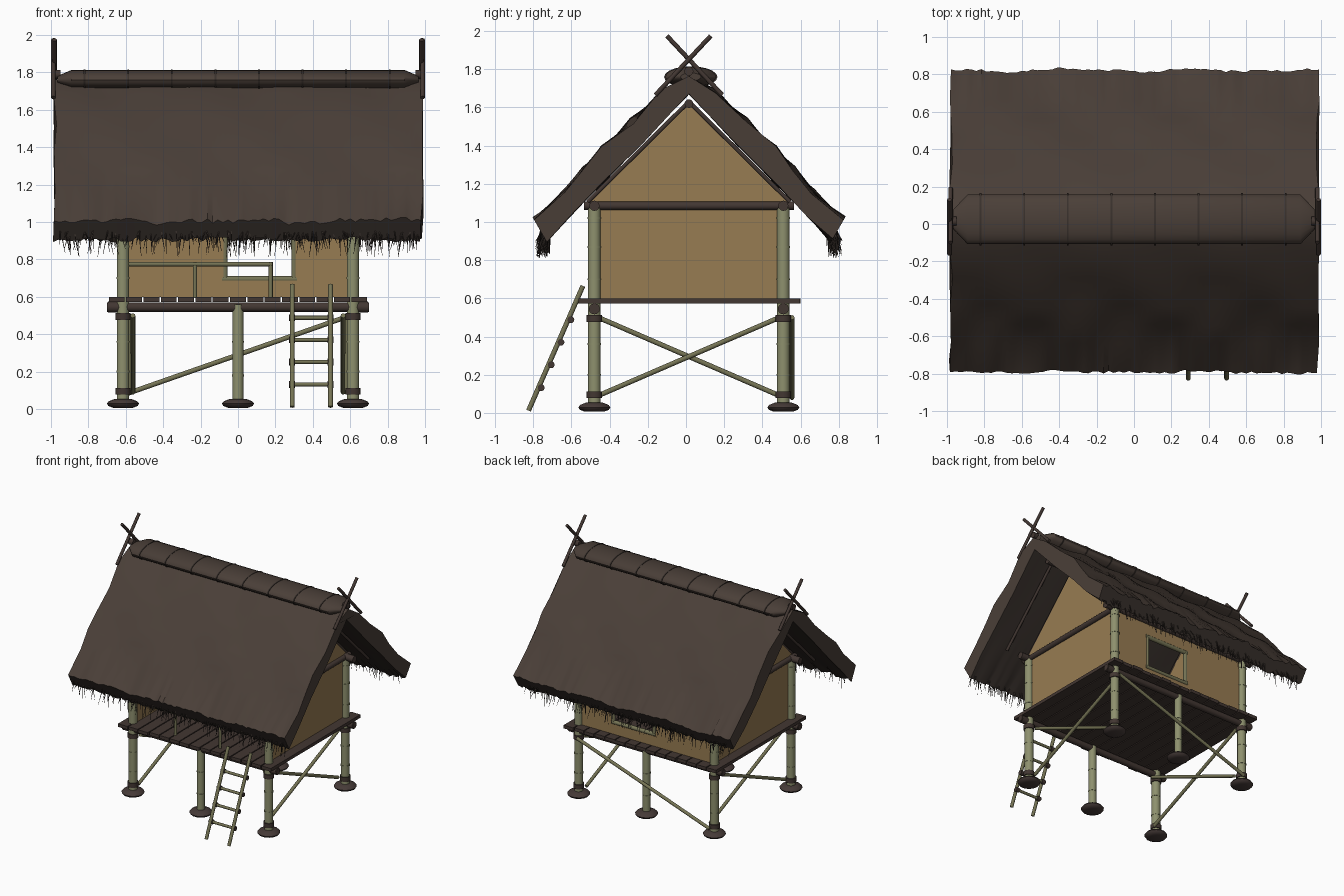
import bpy, bmesh, math, random
from mathutils import Vector

random.seed(4)
if "Cube" in bpy.data.objects:
    bpy.data.objects.remove(bpy.data.objects["Cube"])

CY = 0.015                      # centre line of the house in y
PX, PY = 0.615, 0.495           # corner post offsets


def material(name, rgb):
    m = bpy.data.materials.new(name)
    m.use_nodes = True
    m.diffuse_color = (*rgb, 1)
    m.node_tree.nodes["Principled BSDF"].inputs["Base Color"].default_value = (*rgb, 1)
    return m


thatch = material("thatch brown", (0.068, 0.049, 0.039))
straw = material("dark straw", (0.04, 0.03, 0.025))
wood = material("dark wood", (0.055, 0.038, 0.032))
bamboo = material("pale bamboo", (0.27, 0.28, 0.155))
olive = material("olive bamboo", (0.18, 0.175, 0.09))
woven = material("woven tan", (0.31, 0.2, 0.085))
stone = material("dark stone", (0.06, 0.042, 0.038))


def tube(bm, a, b, r, r2=None, n=12):
    """Round pole from a to b."""
    a, b = Vector(a), Vector(b)
    d = b - a
    new = bmesh.ops.create_cone(bm, cap_ends=True, segments=n, radius1=r,
                                radius2=r if r2 is None else r2, depth=d.length)["verts"]
    bmesh.ops.rotate(bm, verts=new, matrix=Vector((0, 0, 1)).rotation_difference(d).to_matrix())
    bmesh.ops.translate(bm, verts=new, vec=(a + b) / 2)


def box(bm, x0, x1, y0, y1, z0, z1):
    new = bmesh.ops.create_cube(bm, size=1)["verts"]
    bmesh.ops.scale(bm, verts=new, vec=(x1 - x0, y1 - y0, z1 - z0))
    bmesh.ops.translate(bm, verts=new, vec=((x0 + x1) / 2, (y0 + y1) / 2, (z0 + z1) / 2))


def skin(bm, rings):
    """Bridge closed rings of points and cap both ends."""
    rows = [[bm.verts.new(p) for p in ring] for ring in rings]
    n = len(rows[0])
    for r, s in zip(rows, rows[1:]):
        for i in range(n):
            bm.faces.new((r[i], r[(i + 1) % n], s[(i + 1) % n], s[i]))
    bm.faces.new(rows[0])
    bm.faces.new(rows[-1])


def finish(name, bm, mat, smooth=True):
    bmesh.ops.recalc_face_normals(bm, faces=bm.faces[:])
    me = bpy.data.meshes.new(name)
    bm.to_mesh(me)
    bm.free()
    me.materials.append(mat)
    ob = bpy.data.objects.new(name, me)
    bpy.context.collection.objects.link(ob)
    if smooth:
        bpy.ops.object.select_all(action="DESELECT")
        ob.select_set(True)
        bpy.context.view_layer.objects.active = ob
        bpy.ops.object.shade_smooth_by_angle(angle=math.radians(40))
    return ob


corners = [(sx * PX, CY + sy * PY) for sx in (-1, 1) for sy in (-1, 1)]
mids = [(0, CY + sy * PY) for sy in (-1, 1)]

# Footing stones
bm = bmesh.new()
layers = [(0.006, 0.05), (0.016, 0.078), (0.029, 0.086), (0.042, 0.076), (0.054, 0.045)]
for x, y in corners + mids:
    skin(bm, [[(x + r * math.cos(a), y + r * math.sin(a), z)
               for a in (math.tau * i / 14 for i in range(14))] for z, r in layers])
finish("footing_stones", bm, stone)

# Posts with nodes and lashings
bm, ties = bmesh.new(), bmesh.new()
for x, y in corners + mids:
    tall = x != 0
    r = 0.033 if tall else 0.029
    tube(bm, (x, y, 0.03), (x, y, 1.09 if tall else 0.56), r, n=16)
    for z in (0.2, 0.36, 0.7, 0.87, 1.02) if tall else (0.18, 0.36):
        tube(bm, (x, y, z - 0.005), (x, y, z + 0.005), r + 0.0025, n=16)
    for z in (0.095, 0.495) if tall else ():
        tube(ties, (x, y, z - 0.018), (x, y, z + 0.018), 0.041, n=16)
finish("posts", bm, bamboo)
finish("post_lashings", ties, wood)

# Diagonal braces: crossed on both sides, single at the back
bm = bmesh.new()
for s in (-1, 1):
    for t in (-1, 1):
        tube(bm, (s * (0.572 + 0.01 * t), CY - t * 0.475, 0.09),
             (s * (0.572 + 0.01 * t), CY + t * 0.475, 0.5), 0.013)
tube(bm, (-0.6, 0.555, 0.08), (0.6, 0.555, 0.5), 0.013)
finish("braces", bm, olive)

# Beams under the deck and under the roof, with end lashings
bm = bmesh.new()
for s in (-1, 1):
    y = CY + s * PY
    tube(bm, (-0.7, y, 0.545), (0.7, y, 0.545), 0.025)
    tube(bm, (-0.7, y, 1.085), (0.7, y, 1.085), 0.027)
    tube(bm, (s * PX, CY - 0.55, 1.085), (s * PX, CY + 0.55, 1.085), 0.022)
    for x in (-0.67, 0.67):
        tube(bm, (x - 0.025, y, 0.545), (x + 0.025, y, 0.545), 0.029)
finish("beams", bm, wood)

# Deck planks
bm = bmesh.new()
count, pitch = 15, 1.39 / 15
for i in range(count):
    x = -0.695 + pitch * i
    box(bm, x + 0.004, x + pitch - 0.004, CY - 0.585 + random.uniform(0, 0.015),
        CY + 0.585 - random.uniform(0, 0.015), 0.572, 0.598)
finish("deck_planks", bm, wood, False)

# Side walls with gables
for name, s in (("left_wall", 1), ("right_wall", -1)):
    bm = bmesh.new()
    outline = [(-0.485, 0.598), (0.485, 0.598), (0.485, 1.1), (0.52, 1.1),
               (0, 1.625), (-0.52, 1.1), (-0.485, 1.1)]
    skin(bm, [[(s * x, CY + y, z) for y, z in outline] for x in (0.592, 0.612)])
    finish(name, bm, woven, False)

# Back wall panels around the window
bm = bmesh.new()
for x0, x1, z0, z1 in ((-0.6, -0.07, 0.598, 1.1), (0.3, 0.6, 0.598, 1.1),
                       (-0.07, 0.3, 0.598, 0.69), (-0.07, 0.3, 0.96, 1.1)):
    box(bm, x0, x1, 0.495, 0.515, z0, z1)
finish("back_wall", bm, woven, False)

# Window frame
bm = bmesh.new()
for z in (0.695, 0.955):
    tube(bm, (-0.085, 0.508, z), (0.315, 0.508, z), 0.016)
for x in (-0.07, 0.3):
    tube(bm, (x, 0.508, 0.69), (x, 0.508, 0.96), 0.015)
finish("window_frame", bm, olive)

# Porch railing
bm = bmesh.new()
tube(bm, (-0.6, CY - PY, 0.775), (0.185, CY - PY, 0.775), 0.012)
for x in (-0.23, 0.175):
    tube(bm, (x, CY - PY, 0.595), (x, CY - PY, 0.785), 0.011)
finish("railing", bm, olive)

# Ladder with rungs tied behind the rails
bm, ties = bmesh.new(), bmesh.new()
foot, head = Vector((0, -0.825, 0.012)), Vector((0, -0.54, 0.665))
for x in (0.29, 0.495):
    off = Vector((x, 0, 0))
    tube(bm, foot + off, head + off, 0.013)
for z in (0.132, 0.252, 0.37, 0.488):
    p = foot.lerp(head, (z - 0.012) / 0.653) + Vector((0, 0.014, 0))
    tube(bm, p + Vector((0.28, 0, 0)), p + Vector((0.505, 0, 0)), 0.011)
    for x in (0.29, 0.495):
        tube(ties, p + Vector((x - 0.016, 0, 0)), p + Vector((x + 0.016, 0, 0)), 0.018)
finish("ladder", bm, olive)
finish("ladder_lashings", ties, wood)

# Rafters and ridge pole
bm = bmesh.new()
for x in (-0.8, -0.6, 0.6, 0.8):
    for s in (-1, 1):
        tube(bm, (x, CY, 1.63), (x, CY + s * 0.53, 1.105), 0.011)
tube(bm, (-0.85, CY, 1.62), (0.85, CY, 1.62), 0.023)
finish("rafters", bm, wood)

# Thatched roof: one wavy cross-section swept along x
outer = [(0.14, 1.68), (0.3, 1.53), (0.45, 1.385), (0.55, 1.275), (0.65, 1.16), (0.807, 1.005)]
inner = [(0.75, 0.905), (0.62, 1.035), (0.45, 1.205), (0.25, 1.41)]
half = outer + inner
section = [(0, 1.765)] + half + [(0, 1.672)] + [(-y, z) for y, z in reversed(half)]
rings, stations = [], 72
for i in range(stations + 1):
    x = -0.98 + 1.962 * i / stations
    ring = []
    for y, z in section:
        wave = 0.009 * math.sin(9 * x + 14 * y) + 0.007 * math.sin(17 * x - 21 * y + 1)
        if (abs(y), z) not in outer:
            wave *= 0.3
        eave = abs(y) > 0.7
        lift = wave + (random.uniform(-0.012, 0.012) if eave else 0)
        end = random.uniform(-0.01, 0.01) if i in (0, stations) else 0
        side = 0 if y == 0 else math.copysign(1, y)
        ring.append((x + end, CY + y + side * lift * 0.6, z + lift))
    rings.append(ring)
bm = bmesh.new()
skin(bm, rings)
roof = finish("thatched_roof", bm, thatch)
roof.data.materials.append(straw)
for f in roof.data.polygons:    # eave ends and underside are darker
    if f.normal.z < -0.2 and abs(f.normal.x) < 0.7:
        f.material_index = 1

# Straw fringe below the eaves
bm = bmesh.new()
for s in (-1, 1):
    for _ in range(230):
        x = random.uniform(-0.96, 0.96)
        y = random.uniform(0.74, 0.79)
        top = (x, CY + s * (y - 0.015), 0.955)
        tip = (x + random.uniform(-0.03, 0.03), CY + s * (y + random.uniform(-0.02, 0.02)),
               0.905 - 0.095 * random.random() ** 1.7)
        tube(bm, top, tip, 0.0045, 0.001, 3)
finish("straw_fringe", bm, straw, False)


# Ridge cap with tapered ends and binding hoops
def ellipse(x, k):
    turn = [math.tau * i / 20 for i in range(20)]
    return [(x, CY + 0.01 + 0.133 * k * math.cos(t), 1.76 + 0.053 * k * math.sin(t)) for t in turn]


bm = bmesh.new()
skin(bm, [ellipse(x, k) for x, k in ((-0.965, 0.4), (-0.89, 1), (0.89, 1), (0.965, 0.4))])
finish("ridge_cap", bm, thatch)
bm = bmesh.new()
for i in range(8):
    x = -0.82 + 0.233 * i
    skin(bm, [ellipse(x + d, 1.05) for d in (-0.005, 0.005)])
finish("ridge_hoops", bm, straw)

# Crossed finial poles
bm = bmesh.new()
for s in (-1, 1):
    for t in (-1, 1):
        x = s * (0.984 + 0.003 * t)
        tube(bm, (x, CY - t * 0.175, 1.665), (x, CY + t * 0.115, 1.975), 0.012)
    tube(bm, (s * 0.95, CY, 1.79), (s * 0.99, CY, 1.79), 0.024)
finish("crossed_finials", bm, wood)
